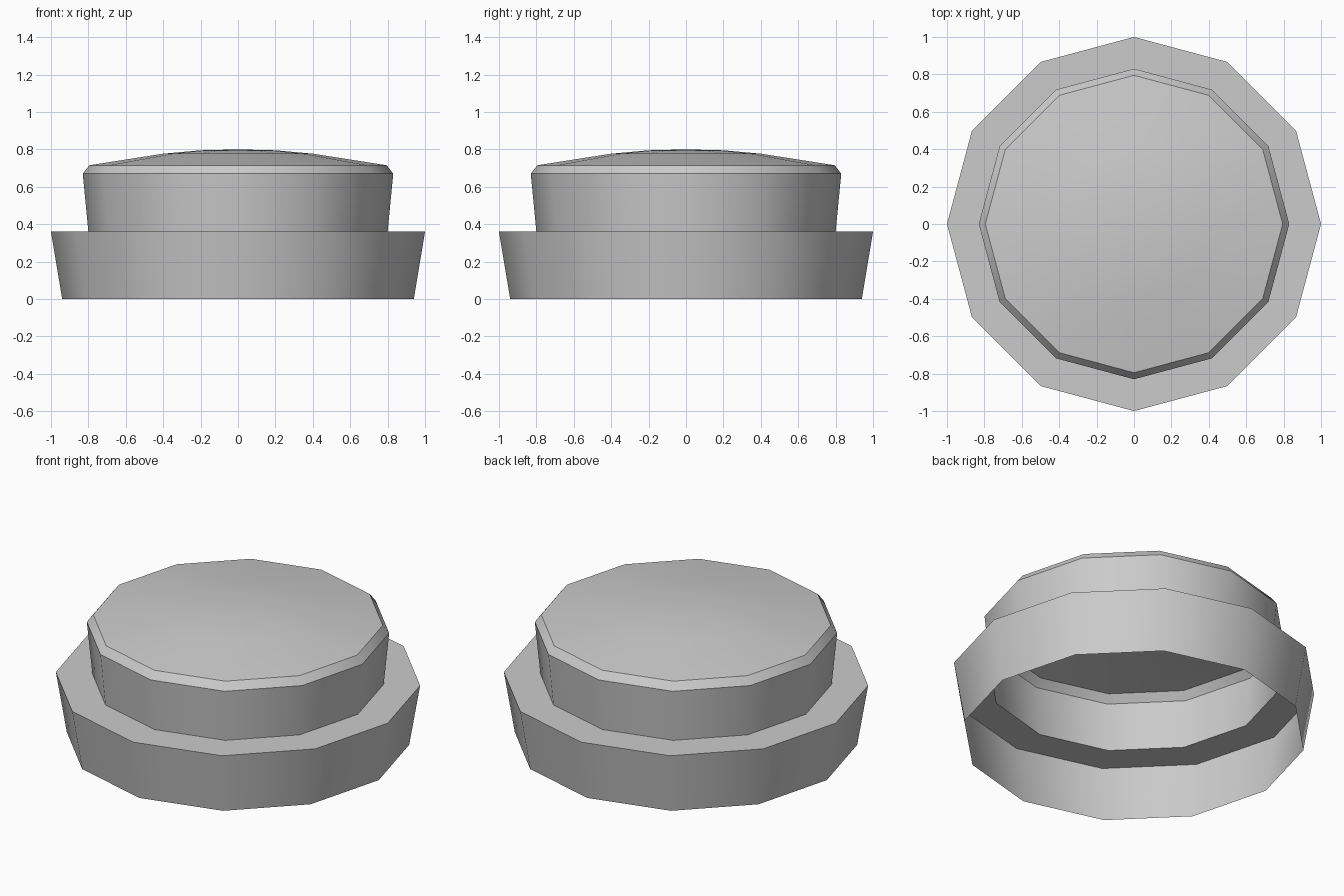
import bpy, bmesh, math

if "Cube" in bpy.data.objects:
    bpy.data.objects.remove(bpy.data.objects["Cube"])

SIDES = 12


def lathe(name, profile):
    """Revolve (radius, z) points into a 12-sided open shell; radius 0 makes a pole."""
    bm = bmesh.new()
    rings = []
    for r, z in profile:
        count = SIDES if r > 0 else 1
        rings.append([bm.verts.new((r * math.cos(i * math.tau / SIDES),
                                    r * math.sin(i * math.tau / SIDES), z))
                      for i in range(count)])
    for low, high in zip(rings, rings[1:]):
        for i in range(SIDES):
            j = (i + 1) % SIDES
            if len(high) == 1:
                bm.faces.new((low[i], low[j], high[0]))
            else:
                bm.faces.new((low[i], low[j], high[j], high[i]))
    mesh = bpy.data.meshes.new(name)
    bm.to_mesh(mesh)
    bm.free()
    obj = bpy.data.objects.new(name, mesh)
    bpy.context.collection.objects.link(obj)
    bpy.ops.object.select_all(action='DESELECT')
    obj.select_set(True)
    bpy.context.view_layer.objects.active = obj
    bpy.ops.object.shade_smooth_by_angle(angle=math.radians(35))
    return obj


# Hollow shell: flared base, flat ledge, flared cap, chamfer and shallow dome
lathe("stepped_button", [
    (0.94, 0.0), (1.0, 0.36),
    (0.80, 0.36), (0.83, 0.67), (0.795, 0.715),
    (0.40, 0.777), (0.20, 0.795), (0.0, 0.80),
])
